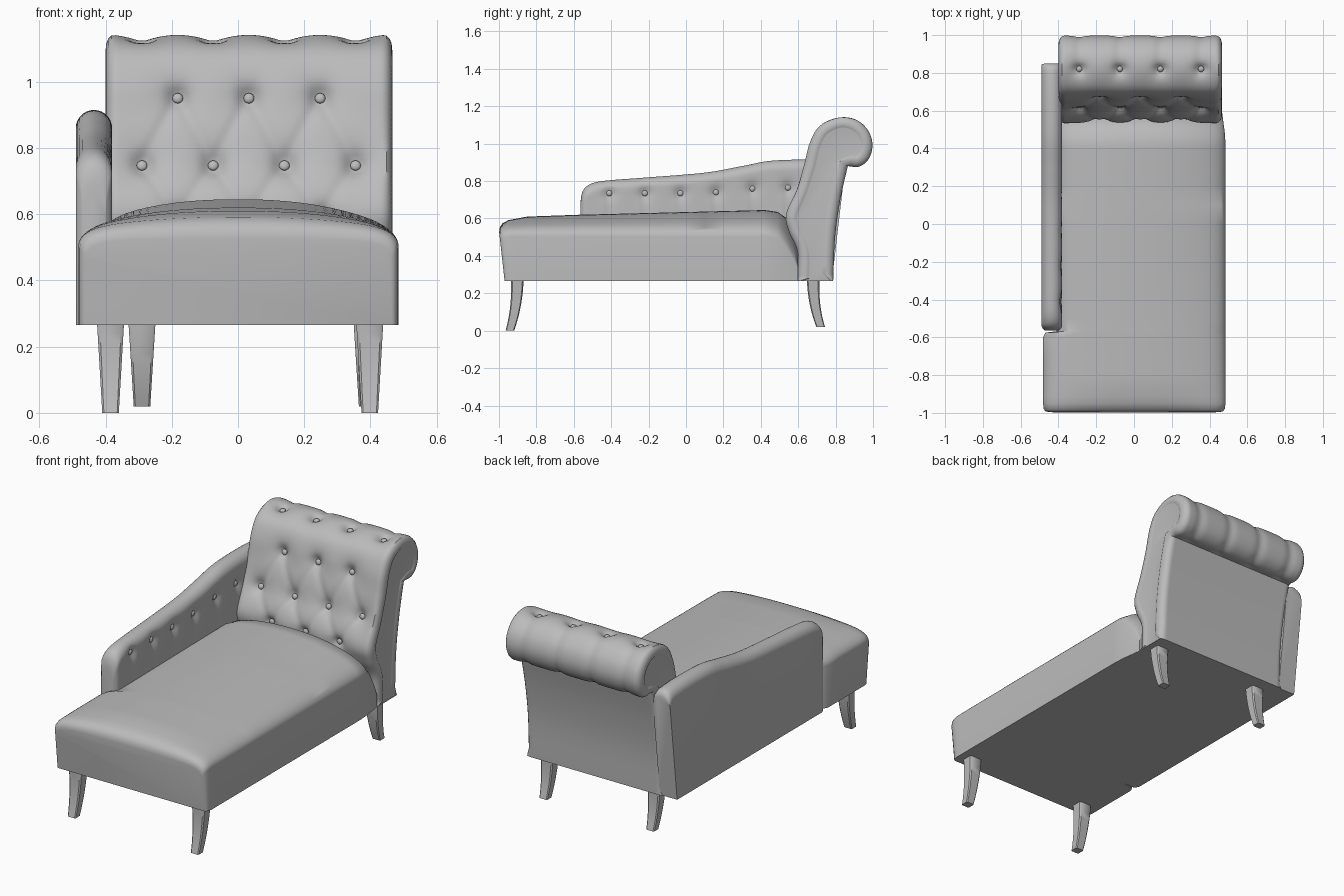
import bpy, bmesh, math
from mathutils import Vector

if "Cube" in bpy.data.objects:
    bpy.data.objects.remove(bpy.data.objects["Cube"])

grey = bpy.data.materials.new("grey_upholstery")
grey.use_nodes = True
grey.diffuse_color = (0.5, 0.5, 0.5, 1)
grey.node_tree.nodes["Principled BSDF"].inputs["Base Color"].default_value = (0.5, 0.5, 0.5, 1)

BASE = 0.265  # underside of the upholstery


def finish(bm, name):
    bmesh.ops.recalc_face_normals(bm, faces=bm.faces)
    mesh = bpy.data.meshes.new(name)
    bm.to_mesh(mesh)
    bm.free()
    mesh.materials.append(grey)
    obj = bpy.data.objects.new(name, mesh)
    bpy.context.collection.objects.link(obj)
    bpy.ops.object.select_all(action='DESELECT')
    obj.select_set(True)
    bpy.context.view_layer.objects.active = obj
    bpy.ops.object.shade_smooth_by_angle(angle=math.radians(40))
    return obj


def loft(name, rings):
    """Skin closed rings of equal length and cap both ends."""
    bm = bmesh.new()
    rows = [[bm.verts.new(p) for p in ring] for ring in rings]
    n = len(rows[0])
    for a, b in zip(rows, rows[1:]):
        for i in range(n):
            j = (i + 1) % n
            bm.faces.new((a[i], a[j], b[j], b[i]))
    bm.faces.new(rows[0])
    bm.faces.new(rows[-1])
    return finish(bm, name)


def spline(points, count):
    """Smooth curve through 2D points, resampled evenly."""
    p = [Vector(q) for q in points]
    p = [2 * p[0] - p[1]] + p + [2 * p[-1] - p[-2]]
    dense = []
    for a, b, c, d in zip(p, p[1:], p[2:], p[3:]):
        for k in range(20):
            t = k / 20
            dense.append(0.5 * (2 * b + (c - a) * t + (2 * a - 5 * b + 4 * c - d) * t ** 2
                                + (3 * b - a - 3 * c + d) * t ** 3))
    dense.append(p[-2])
    dist = [0]
    for a, b in zip(dense, dense[1:]):
        dist.append(dist[-1] + (b - a).length)
    out, k = [], 0
    for i in range(count):
        s = dist[-1] * i / (count - 1)
        while k < len(dense) - 2 and dist[k + 1] < s:
            k += 1
        out.append(dense[k].lerp(dense[k + 1], (s - dist[k]) / (dist[k + 1] - dist[k])))
    return out


def lerp_table(table, y):
    """Linear lookup of a row of values by its first entry."""
    for a, b in zip(table, table[1:]):
        if y <= b[0]:
            t = max(0, (y - a[0]) / (b[0] - a[0]))
            return [u + (v - u) * t for u, v in zip(a[1:], b[1:])]
    return table[-1][1:]


def bump(d, r):
    return math.exp(-(d / r) ** 2)


def seg_dist(p, a, b):
    ab = b - a
    t = max(0, min(1, (p - a).dot(ab) / ab.length_squared))
    return (p - a - ab * t).length


def button(name, centre, normal):
    bm = bmesh.new()
    bmesh.ops.create_uvsphere(bm, u_segments=16, v_segments=8, radius=0.016)
    bmesh.ops.scale(bm, vec=(1, 1, 0.6), verts=bm.verts)
    obj = finish(bm, name)
    obj.rotation_euler = Vector(normal).to_track_quat('Z', 'Y').to_euler()
    obj.location = centre


# Seat: crowned cushion block; rows are y, left x, right x, edge height, crown
seat_rows = [(-0.97, -0.462, 0.465, 0.515, 0.012), (-0.966, -0.471, 0.474, 0.535, 0.018),
             (-0.955, -0.478, 0.481, 0.548, 0.026), (-0.93, -0.482, 0.485, 0.555, 0.036),
             (-0.85, -0.482, 0.485, 0.555, 0.055), (-0.6, -0.482, 0.485, 0.555, 0.064),
             (-0.575, -0.468, 0.485, 0.555, 0.065), (-0.568, -0.41, 0.485, 0.555, 0.065),
             (0.1, -0.41, 0.485, 0.555, 0.082), (0.42, -0.41, 0.485, 0.555, 0.09),
             (0.49, -0.41, 0.48, 0.54, 0.095), (0.54, -0.41, 0.473, 0.48, 0.12),
             (0.58, -0.41, 0.468, 0.41, 0.13), (0.6, -0.41, 0.465, 0.36, 0.14)]
stations = sorted({r[0] for r in seat_rows} | {-0.9 + 0.1 * i for i in range(14)})
rings = []
for y in stations:
    left, right, edge, crown = lerp_table(seat_rows, y)
    ring = [(left, BASE), (right, BASE)]
    for k in range(41):
        u = math.cos(math.pi * k / 40)
        x = (left + right) / 2 + u * (right - left) / 2
        c = min(1, abs(x) / 0.485)
        ring.append((x, edge - 0.05 + 0.05 * math.sqrt(max(0, 1 - abs(u) ** 12))
                     + crown * (1 - c ** 2.3)))
    lean = 0.03 * max(0, min(1, (-0.85 - y) / 0.12))
    rings.append([(x, y - lean * min(1, (z - BASE) / 0.27), z) for x, z in ring])
loft("seat", rings)

# Backrest: scrolled profile swept across x, with buttoned dimples
front = spline([(0.597, BASE), (0.597, 0.42), (0.55, 0.53), (0.535, 0.62), (0.59, 0.76),
                (0.632, 0.89), (0.66, 1.0), (0.705, 1.085), (0.775, 1.132), (0.85, 1.145),
                (0.925, 1.12), (0.98, 1.06), (0.997, 0.985), (0.975, 0.915), (0.925, 0.877),
                (0.865, 0.88)], 100)
rear = spline([(0.865, 0.88), (0.825, 0.7), (0.797, 0.5), (0.787, BASE)], 16)
profile = front + rear[1:]
normals = []
for i in range(len(profile)):
    t = profile[(i + 1) % len(profile)] - profile[i - 1]
    normals.append(Vector((-t.y, t.x)).normalized())

tufts = []  # position, index on profile, row
for row, (y, z) in enumerate([(0.82, 1.145), (0.65, 0.955), (0.592, 0.765), (0.54, 0.6)]):
    i = min(range(100), key=lambda k: (profile[k] - Vector((y, z))).length)
    first, count = ((-0.29, 4), (-0.182, 3))[row % 2]
    for k in range(count):
        tufts.append((Vector((first + 0.215 * k, *profile[i])), i, row))
pleats = [(a, b) for a, _, ra in tufts for b, _, rb in tufts
          if rb == ra + 1 and abs(a.x - b.x) < 0.13]


def dimple(p, i):
    depth = sum(0.024 * bump((p - t).length, 0.032) + 0.017 * bump((p - t).length, 0.075)
                for t, _, _ in tufts)
    depth += 0.007 * max(bump(seg_dist(p, a, b), 0.018) for a, b in pleats)
    if p.y > 0.82 and i < 99:  # grooves running over the scroll
        depth += 0.008 * max(bump(p.x - t.x, 0.03) for t, _, r in tufts if r == 0)
    return depth


ends = [(0.005, 0.062), (0.004, 0.056), (0, 0.05), (0.002, 0.03), (0.008, 0.015), (0.018, 0.005)]
x0, x1 = -0.4, 0.466
cols = [(x0 + dx, inset) for dx, inset in ends]
cols += [(x0 + 0.03 + (x1 - x0 - 0.06) * k / 64, 0) for k in range(65)]
cols += [(x1 - dx, inset) for dx, inset in reversed(ends)]
rings = []
for x, inset in cols:
    ring = []
    for i, (q, n) in enumerate(zip(profile, normals)):
        d = inset
        if inset == 0 and i < 100:
            d = dimple(Vector((x, q.x, q.y)), i)
        v = q - n * d
        ring.append((x, v.x, BASE if q.y < BASE + 0.01 else max(BASE, v.y)))
    rings.append(ring)
loft("backrest", rings)
for t, i, _ in tufts:
    n = Vector((0, *normals[i]))
    button("back_button", t - n * 0.036, n)

# Side arm: padded panel with sloping top and one row of buttons
top_line = spline([(-0.565, 0.66), (-0.56, 0.72), (-0.54, 0.765), (-0.49, 0.792), (-0.4, 0.805),
                   (-0.2, 0.82), (0.1, 0.845), (0.3, 0.88), (0.45, 0.908), (0.65, 0.915),
                   (0.8, 0.908), (0.838, 0.895), (0.85, 0.87)], 90)
arm_tufts = [Vector((y, z)) for y, z in [(-0.41, 0.735), (-0.22, 0.735), (-0.03, 0.735),
                                         (0.16, 0.74), (0.355, 0.76), (0.545, 0.765)]]
inner, outer, arc = -0.38, -0.49, 0.055
rings = []
for y, top in top_line:
    pinch = 0.02 * max(0, 1 - (y + 0.565) / 0.03) ** 2
    inside, outside = inner - pinch, outer + pinch
    mid, half = (inside + outside) / 2, (inside - outside) / 2
    ring = [(inside, BASE + (top - arc - BASE) * k / 30) for k in range(31)]
    ring += [(mid + half * math.cos(math.pi * k / 14), top - arc + arc * math.sin(math.pi * k / 14))
             for k in range(1, 14)]
    ring += [(outside, top - arc), (outside, BASE)]
    lean = 0.07 * max(0, (y - 0.6) / 0.25)
    out = []
    for x, z in ring:
        p = Vector((y, z))
        if x > mid:
            x -= sum(0.014 * bump((p - t).length, 0.03) + 0.006 * bump((p - t).length, 0.06)
                     + 0.006 * bump(seg_dist(p, t, t - Vector((0, 0.2))), 0.015)
                     for t in arm_tufts)
        out.append((x, y - lean * max(0, 1 - (z - BASE) / 0.6), z))
    rings.append(out)
loft("side_arm", rings)
for t in arm_tufts:
    button("arm_button", (inner - 0.02, t.x, t.y), (1, 0, 0))


# Legs: tapered sabre shape; flare is the outward direction along y
def leg(name, x, y, flare, foot):
    rings = []
    for k in range(9):
        t = k / 8
        w = 0.041 - 0.016 * t
        d = 0.034 - 0.011 * t
        cy = y + flare * 0.04 * t ** 2.2
        z = BASE + 0.01 + (foot - BASE - 0.01) * t
        rings.append([(x + sx * w, cy + sy * d, z)
                      for sx, sy in [(-1, -0.8), (-0.8, -1), (0.8, -1), (1, -0.8),
                                     (1, 0.8), (0.8, 1), (-0.8, 1), (-1, 0.8)]])
    loft(name, rings)


leg("front_leg_left", 0.398, -0.902, -1, 0)
leg("front_leg_right", -0.385, -0.902, -1, 0)
leg("rear_leg_left", 0.39, 0.68, 1, 0.02)
leg("rear_leg_right", -0.29, 0.68, 1, 0.02)
